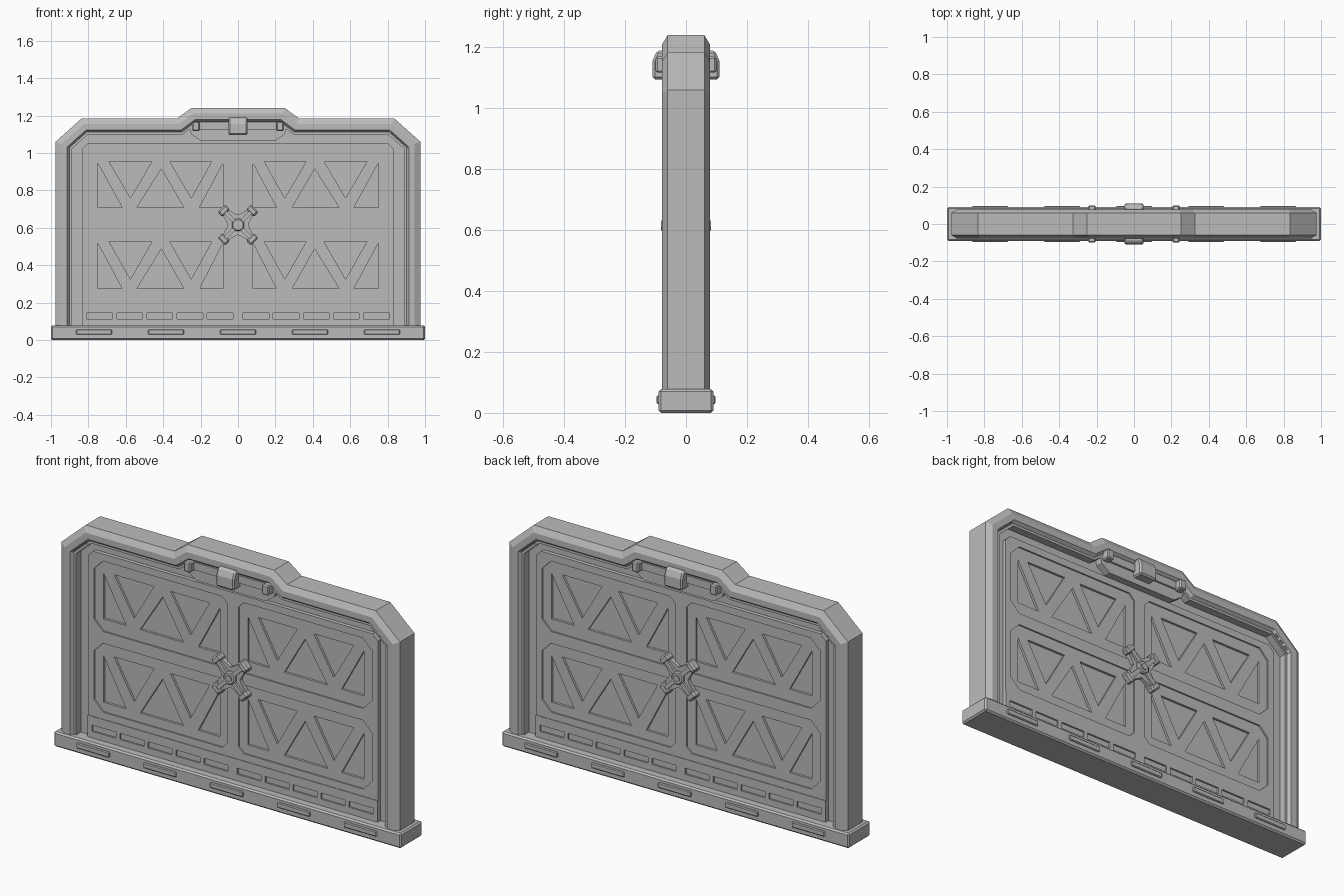
import bpy, bmesh, math
from mathutils import Vector

cube = bpy.data.objects.get("Cube")
if cube:
    bpy.data.objects.remove(cube, do_unlink=True)

GREY = (0.5, 0.5, 0.5, 1)
mat = bpy.data.materials.new("plain grey")
mat.use_nodes = True
mat.diffuse_color = GREY
mat.node_tree.nodes["Principled BSDF"].inputs["Base Color"].default_value = GREY


def finish(name, bm, mirror=True):
    """Make an object, mirrored to the back face unless told otherwise."""
    bmesh.ops.recalc_face_normals(bm, faces=bm.faces)
    mesh = bpy.data.meshes.new(name)
    bm.to_mesh(mesh)
    bm.free()
    mesh.materials.append(mat)
    ob = bpy.data.objects.new(name, mesh)
    bpy.context.collection.objects.link(ob)
    if mirror:
        m = ob.modifiers.new("Mirror", 'MIRROR')
        m.use_axis = (False, True, False)
        m.use_mirror_merge = False
    return ob


def bevel(ob, width):
    b = ob.modifiers.new("Bevel", 'BEVEL')
    b.width, b.segments = width, 1
    ob.modifiers.move(len(ob.modifiers) - 1, 0)


def plate(name, outer, y0, y1, holes=()):
    """Flat plate in the xz plane with holes, from depth y0 to depth y1."""
    bm = bmesh.new()
    for loop in [outer, *holes]:
        vs = [bm.verts.new((x, -y0, z)) for x, z in loop]
        for a, b in zip(vs, vs[1:] + vs[:1]):
            bm.edges.new((a, b))
    if holes:
        bmesh.ops.triangle_fill(bm, edges=bm.edges[:], use_beauty=True, normal=(0, -1, 0))
    else:
        bm.faces.new(bm.verts)
    ext = bmesh.ops.extrude_face_region(bm, geom=bm.faces[:])
    top = [g for g in ext["geom"] if isinstance(g, bmesh.types.BMVert)]
    bmesh.ops.translate(bm, verts=top, vec=(0, y0 - y1, 0))
    return finish(name, bm)


def rect(cx, cz, w, h, angle=0):
    c, s = math.cos(angle), math.sin(angle)
    corners = [(-w / 2, -h / 2), (w / 2, -h / 2), (w / 2, h / 2), (-w / 2, h / 2)]
    return [(cx + x * c - z * s, cz + x * s + z * c) for x, z in corners]


def ngon(cx, cz, r, n):
    return [(cx + r * math.cos(math.tau * (i + 0.5) / n),
             cz + r * math.sin(math.tau * (i + 0.5) / n)) for i in range(n)]


def chamfered(x0, x1, z0, z1, cin, cout):
    return [(x0, z0 + cin), (x0 + cin, z0), (x1 - cout, z0), (x1, z0 + cout),
            (x1, z1 - cout), (x1 - cout, z1), (x0 + cin, z1), (x0, z1 - cin)]


def flip(pts, side):
    return [(side * x, z) for x, z in pts]


def inset(path, d):
    """Offset an open path to its right, keeping the end heights."""
    pts = [Vector(p) for p in path]
    dirs = [(b - a).normalized() for a, b in zip(pts, pts[1:])]
    norms = [Vector((t.y, -t.x)) for t in dirs]
    norms = [norms[0], *norms, norms[-1]]
    out = []
    for p, n, m in zip(pts, norms, norms[1:]):
        out.append(p + (n + m) * d / (1 + n.dot(m)))
    return out


# Outer frame: a stepped section carried round the arch
half = [(0.975, 0.04), (0.975, 1.06), (0.835, 1.185), (0.325, 1.185), (0.25, 1.24)]
arch = flip(half, -1) + half[::-1]
section = [(0, 0), (0, 0.06), (0.03, 0.078), (0.062, 0.078), (0.074, 0.062),
           (0.086, 0.062), (0.086, 0)]
bm = bmesh.new()
rows = [[bm.verts.new((p.x, -y, p.y)) for p in inset(arch, d)] for d, y in section]
for r, q in zip(rows, rows[1:]):
    for i in range(len(r) - 1):
        bm.faces.new((r[i], r[i + 1], q[i + 1], q[i]))
finish("arch_frame", bm)

# Core slab behind the doors
plate("core_slab", inset(arch, 0.03), 0, 0.022)

# Base sill with raised pads
bm = bmesh.new()
bmesh.ops.create_cube(bm, size=1)
bmesh.ops.scale(bm, vec=(2, 0.18, 0.078), verts=bm.verts)
bmesh.ops.translate(bm, vec=(0, 0, 0.039), verts=bm.verts)
bevel(finish("base_sill", bm, mirror=False), 0.008)
for i in range(-2, 3):
    bevel(plate("sill_pad", rect(i * 0.385, 0.043, 0.19, 0.028), 0.08, 0.097), 0.004)

# Door leaf with four recessed panels, each holding a truss of cut triangles
panels = []
for z0, z1, zb, zt in [(0.227, 0.585, 0.275, 0.527), (0.647, 1.013, 0.709, 0.955)]:
    for side in (-1, 1):
        panel = flip(chamfered(0.032, 0.80, z0, z1, 0.03, 0.052), side)
        truss = [[(0.08, zt - 0.01), (0.08, zb), (0.205, zb)],
                 [(0.14, zt), (0.365, zt), (0.25, zb + 0.05)],
                 [(0.41, zt - 0.04), (0.29, zb), (0.54, zb)],
                 [(0.46, zt), (0.69, zt), (0.575, zb + 0.05)],
                 [(0.75, zt - 0.01), (0.75, zb), (0.62, zb)]]
        plate("door_panel", panel, 0.01, 0.034, [flip(t, side) for t in truss])
        panels.append(panel)
leaf = [(-0.835, 0.19), (0.835, 0.19), (0.835, 1.02), (0.805, 1.05),
        (-0.805, 1.05), (-0.835, 1.02)]
plate("door_leaf", leaf, 0.01, 0.042, panels)

# Kick strip with a row of slots
slots = [rect(side * (0.096 + i * 0.161), 0.128, 0.138, 0.032)
         for side in (-1, 1) for i in range(5)]
plate("kick_strip", rect(0, 0.13, 1.67, 0.12), 0.01, 0.045, slots)
plate("slot_floor", rect(0, 0.13, 1.64, 0.08), 0.01, 0.036)

# Header plaque with rail, clips and central housing
plaque = [(-0.27, 1.18), (-0.25, 1.10), (-0.2, 1.065), (0.2, 1.065), (0.25, 1.10), (0.27, 1.18)]
plate("header_plaque", plaque, 0.01, 0.059)
plate("header_rail", rect(0, 1.143, 0.42, 0.04), 0.04, 0.069)
for side in (-1, 1):
    bevel(plate("rail_clip", rect(side * 0.225, 1.143, 0.04, 0.052), 0.04, 0.1), 0.006)
bm = bmesh.new()
housing = [(0.04, 1.095), (0.11, 1.095), (0.11, 1.155), (0.095, 1.19), (0.04, 1.19)]
face = bm.faces.new([bm.verts.new((-0.052, -y, z)) for y, z in housing])
ext = bmesh.ops.extrude_face_region(bm, geom=[face])
bmesh.ops.translate(bm, vec=(0.104, 0, 0),
                    verts=[g for g in ext["geom"] if isinstance(g, bmesh.types.BMVert)])
bevel(finish("header_housing", bm), 0.008)

# Corner brackets with three studs each
for side in (-1, 1):
    tilt = math.atan2(0.125, 0.14)
    cx, cz = 0.868, 1.085
    a = -side * tilt
    plate("corner_bracket", rect(side * cx, cz, 0.13, 0.05, a), 0.01, 0.064)
    for k in (-1, 0, 1):
        d = k * 0.036
        plate("corner_stud", rect(side * (cx + d * math.cos(tilt)), cz - d * math.sin(tilt),
                                  0.024, 0.034, a), 0.05, 0.073)

# Central lock: cross plate, four lugs, hub
zc = 0.615
cross = []
for i in range(4):
    t = math.pi / 4 + i * math.pi / 2
    for r, off in [(0.052, -math.pi / 4), (0.1, -0.2), (0.1, 0.2)]:
        cross.append((r * math.cos(t + off), zc + r * math.sin(t + off)))
    lx, lz = 0.108 * math.cos(t), zc + 0.108 * math.sin(t)
    bevel(plate("lock_lug", rect(lx, lz, 0.036, 0.058, t), 0.03, 0.074), 0.008)
    plate("lock_arm", rect(lx * 0.6, zc + (lz - zc) * 0.6, 0.08, 0.022, t), 0.03, 0.072)
plate("lock_cross", cross, 0.03, 0.06)
plate("lock_frame", rect(0, zc, 0.11, 0.11), 0.03, 0.052)
bevel(plate("lock_hub", ngon(0, zc, 0.036, 8), 0.03, 0.076), 0.006)
plate("lock_cap", ngon(0, zc, 0.017, 8), 0.05, 0.082)
